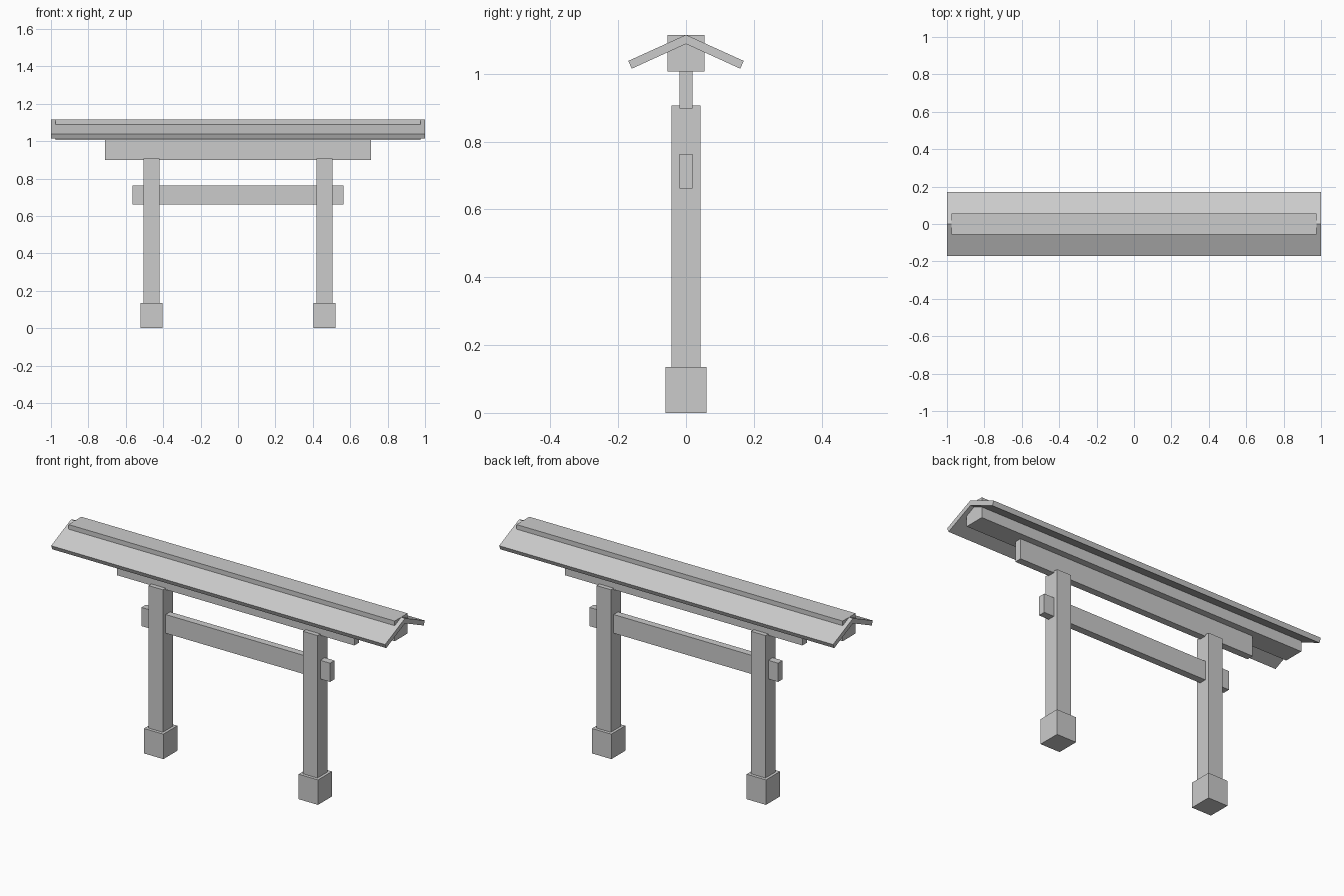
import bpy
import bmesh

# Remove the default object
cube = bpy.data.objects.get("Cube")
if cube:
    bpy.data.objects.remove(cube, do_unlink=True)

# Single flat colour
GREY = (0.6, 0.6, 0.6, 1.0)
grey = bpy.data.materials.new("plain_grey")
grey.use_nodes = True
grey.diffuse_color = GREY
grey.node_tree.nodes["Principled BSDF"].inputs["Base Color"].default_value = GREY


def add_object(name, bm):
    bmesh.ops.recalc_face_normals(bm, faces=bm.faces)
    mesh = bpy.data.meshes.new(name)
    bm.to_mesh(mesh)
    bm.free()
    mesh.materials.append(grey)
    obj = bpy.data.objects.new(name, mesh)
    bpy.context.collection.objects.link(obj)
    return obj


def box(name, half_x, half_y, bottom, top, x=0.0):
    """Box centred on y = 0, spanning bottom to top."""
    bm = bmesh.new()
    bmesh.ops.create_cube(bm, size=2)
    for v in bm.verts:
        v.co.x = x + v.co.x * half_x
        v.co.y *= half_y
        v.co.z = top if v.co.z > 0 else bottom
    return add_object(name, bm)


def prism(name, profile, half_x):
    """Extrude a (y, z) profile along x."""
    bm = bmesh.new()
    face = bm.faces.new([bm.verts.new((-half_x, y, z)) for y, z in profile])
    result = bmesh.ops.extrude_face_region(bm, geom=[face])
    verts = [g for g in result["geom"] if isinstance(g, bmesh.types.BMVert)]
    bmesh.ops.translate(bm, verts=verts, vec=(2 * half_x, 0, 0))
    return add_object(name, bm)


# Posts on square footings
for side, sign in (("left", 1), ("right", -1)):
    x = sign * 0.463
    box(side + "_footing", 0.058, 0.06, 0.0, 0.135, x)
    box(side + "_post", 0.043, 0.043, 0.135, 0.906, x)

# Horizontal beams
box("tie_beam", 0.565, 0.019, 0.662, 0.763)
box("lower_lintel", 0.71, 0.019, 0.898, 1.007)
box("upper_lintel", 0.977, 0.055, 1.006, 1.115)

# Pitched roof with square-cut eaves
slope = [(0.0, 1.115), (0.17, 1.038), (0.16, 1.015), (0.0, 1.088)]
mirrored = [(-y, z) for y, z in reversed(slope[1:3])]
prism("roof", slope + mirrored, 1.0)
